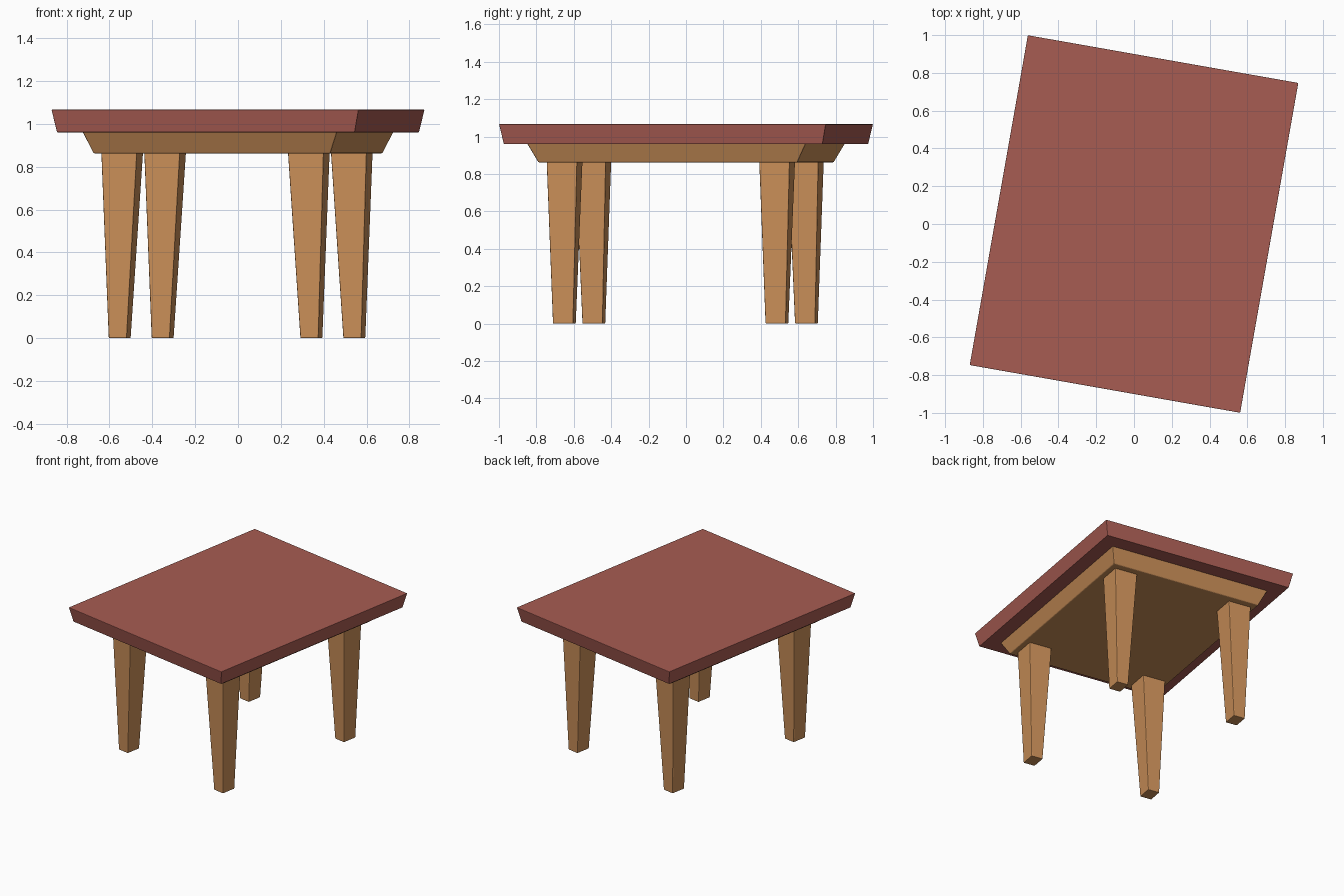
import bpy, bmesh, math
from mathutils import Matrix

if "Cube" in bpy.data.objects:
    bpy.data.objects.remove(bpy.data.objects["Cube"])

TURN = Matrix.Rotation(math.radians(-10), 4, 'Z')   # whole table is turned


def material(name, rgb):
    m = bpy.data.materials.new(name)
    m.diffuse_color = (*rgb, 1)
    m.use_nodes = True
    m.node_tree.nodes["Principled BSDF"].inputs["Base Color"].default_value = m.diffuse_color
    return m


RED = material("red wood", (0.39, 0.107, 0.085))
TAN = material("tan wood", (0.60, 0.28, 0.10))


def tapered_box(name, low, high, z0, z1, mat, low_c=(0, 0), high_c=(0, 0), bevel=0.005):
    """Box with different half sizes and centres at its bottom and top."""
    bm = bmesh.new()
    bmesh.ops.create_cube(bm, size=2)
    for v in bm.verts:
        half, c, z = (high, high_c, z1) if v.co.z > 0 else (low, low_c, z0)
        v.co = (c[0] + half[0] * v.co.x, c[1] + half[1] * v.co.y, z)
    bm.transform(TURN)
    me = bpy.data.meshes.new(name)
    bm.to_mesh(me)
    bm.free()
    me.materials.append(mat)
    ob = bpy.data.objects.new(name, me)
    bpy.context.collection.objects.link(ob)
    b = ob.modifiers.new("soft edges", 'BEVEL')
    b.width, b.segments = bevel, 2
    return ob


# Table top and the sloped apron under it
tapered_box("table_top", (0.705, 0.865), (0.7275, 0.887), 0.96, 1.066, RED, bevel=0.003)
tapered_box("apron", (0.561, 0.703), (0.604, 0.758), 0.862, 0.965, TAN)

# Four tapered legs, set a touch off centre
for sx, side in ((-1, "left"), (1, "right")):
    for sy, end in ((-1, "front"), (1, "back")):
        tapered_box(f"{end}_{side}_leg", (0.043, 0.055), (0.085, 0.083), 0, 0.87, TAN,
                    (sx * 0.454 - 0.004, sy * 0.577 - 0.004),
                    (sx * 0.442 - 0.004, sy * 0.577 - 0.005))
